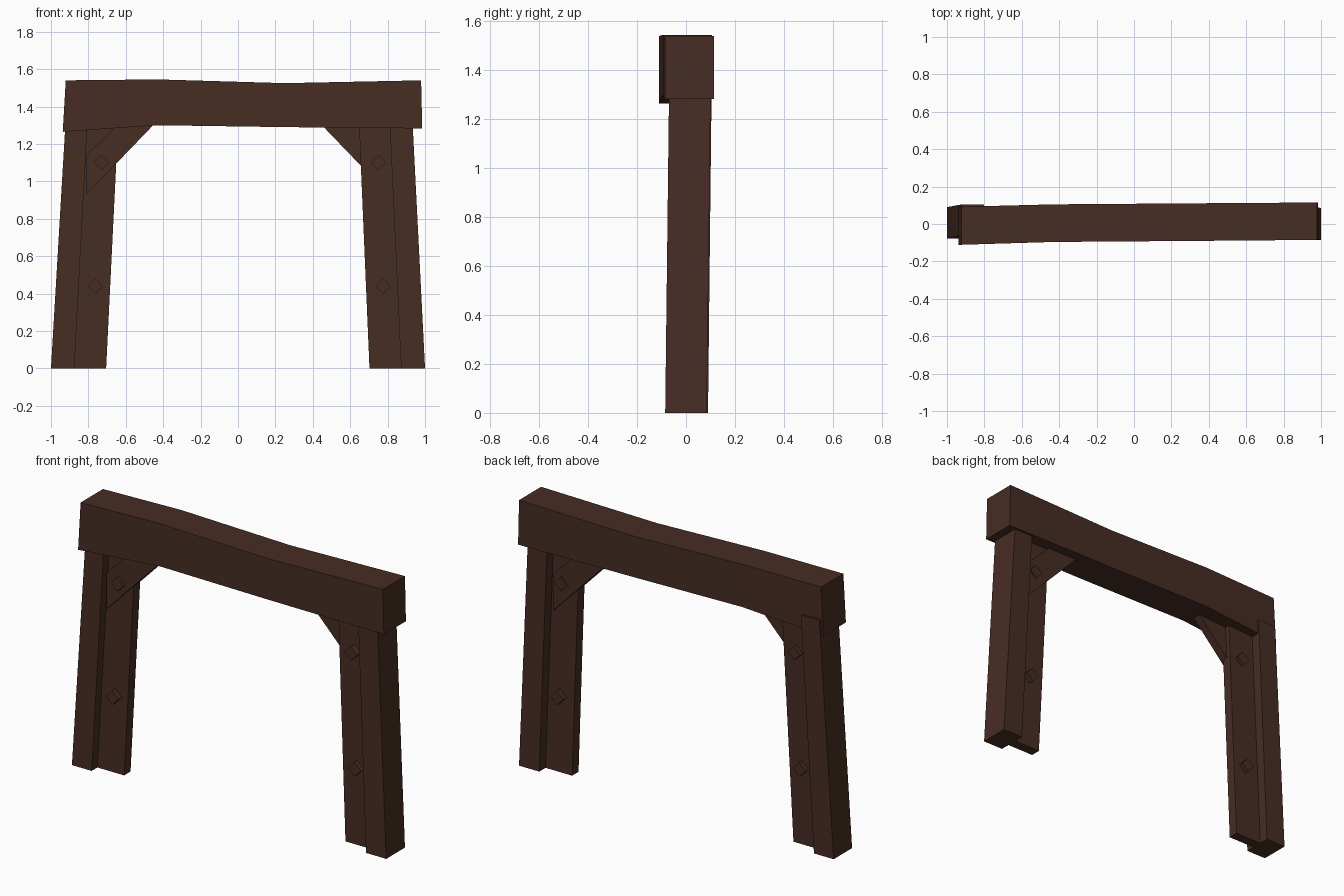
import bpy
import bmesh
from mathutils import Vector

if "Cube" in bpy.data.objects:
    bpy.data.objects.remove(bpy.data.objects["Cube"], do_unlink=True)

wood = bpy.data.materials.new("dark brown wood")
wood.use_nodes = True
colour = (0.063, 0.026, 0.0175, 1)
wood.diffuse_color = colour
wood.node_tree.nodes["Principled BSDF"].inputs["Base Color"].default_value = colour


def loft(name, sections):
    """Join matching rings of points into a closed, flat-faced solid."""
    bm = bmesh.new()
    rings = [[bm.verts.new(Vector(p)) for p in ring] for ring in sections]
    n = len(rings[0])
    for a, b in zip(rings, rings[1:]):
        for i in range(n):
            j = (i + 1) % n
            bm.faces.new((a[i], a[j], b[j], b[i]))
    bm.faces.new(rings[0])
    bm.faces.new(rings[-1])
    bmesh.ops.recalc_face_normals(bm, faces=bm.faces)
    mesh = bpy.data.meshes.new(name)
    bm.to_mesh(mesh)
    bm.free()
    mesh.materials.append(wood)
    obj = bpy.data.objects.new(name, mesh)
    bpy.context.collection.objects.link(obj)
    return obj


def level(x0, x1, y0, y1, z):
    """Horizontal rectangle, a cross-section of an upright."""
    return [(x0, y0, z), (x1, y0, z), (x1, y1, z), (x0, y1, z)]


def slab(name, outline, y0, y1):
    """Outline in x and z, extruded from front to back."""
    return loft(name, [[(x, y, z) for x, z in outline] for y in (y0, y1)])


# Leaning outer posts
loft("right_post", [level(-1.0, -0.875, -0.077, 0.09, 0),
                    level(-0.92, -0.803, -0.064, 0.105, 1.355)])
loft("left_post", [level(0.872, 1.0, -0.085, 0.085, 0),
                   level(0.81, 0.932, -0.069, 0.101, 1.34)])

# Thinner inner planks, set back between the post faces
loft("right_plank", [level(-0.89, -0.705, -0.025, 0.033, 0),
                     level(-0.82, -0.638, -0.013, 0.045, 1.36)])
loft("left_plank", [level(0.885, 0.703, -0.03, 0.028, 0),
                    level(0.825, 0.645, -0.015, 0.043, 1.36)])

# Sagging top beam: x bottom, x top, z bottom, z top, y front, y back
stations = [(-0.937, -0.921, 1.265, 1.54, -0.111, 0.092),
            (-0.43, -0.43, 1.30, 1.545, -0.096, 0.105),
            (0.25, 0.25, 1.29, 1.525, -0.091, 0.11),
            (0.985, 0.979, 1.283, 1.54, -0.085, 0.115)]
loft("top_beam", [[(xb, y0, zb), (xb, y1, zb), (xt, y1, zt), (xt, y0, zt)]
                  for xb, xt, zb, zt, y0, y1 in stations])

# Diagonal corner braces, one near the front and one near the back
brace = [(-0.81, 0.93), (-0.42, 1.335), (-0.61, 1.335), (-0.81, 1.14)]
slab("right_brace", brace, -0.035, 0.015)
slab("left_brace", [(-x - 0.005, z) for x, z in brace], 0.0, 0.055)

# Square pegs turned on their corners, right through the planks
pegs = {"right_upper": (-0.73, 1.1), "right_lower": (-0.763, 0.44),
        "left_upper": (0.752, 1.1), "left_lower": (0.775, 0.44)}
r = 0.041
for place, (x, z) in pegs.items():
    slab(place + "_peg", [(x - r, z), (x, z - r), (x + r, z), (x, z + r)],
         -0.052, 0.064)
